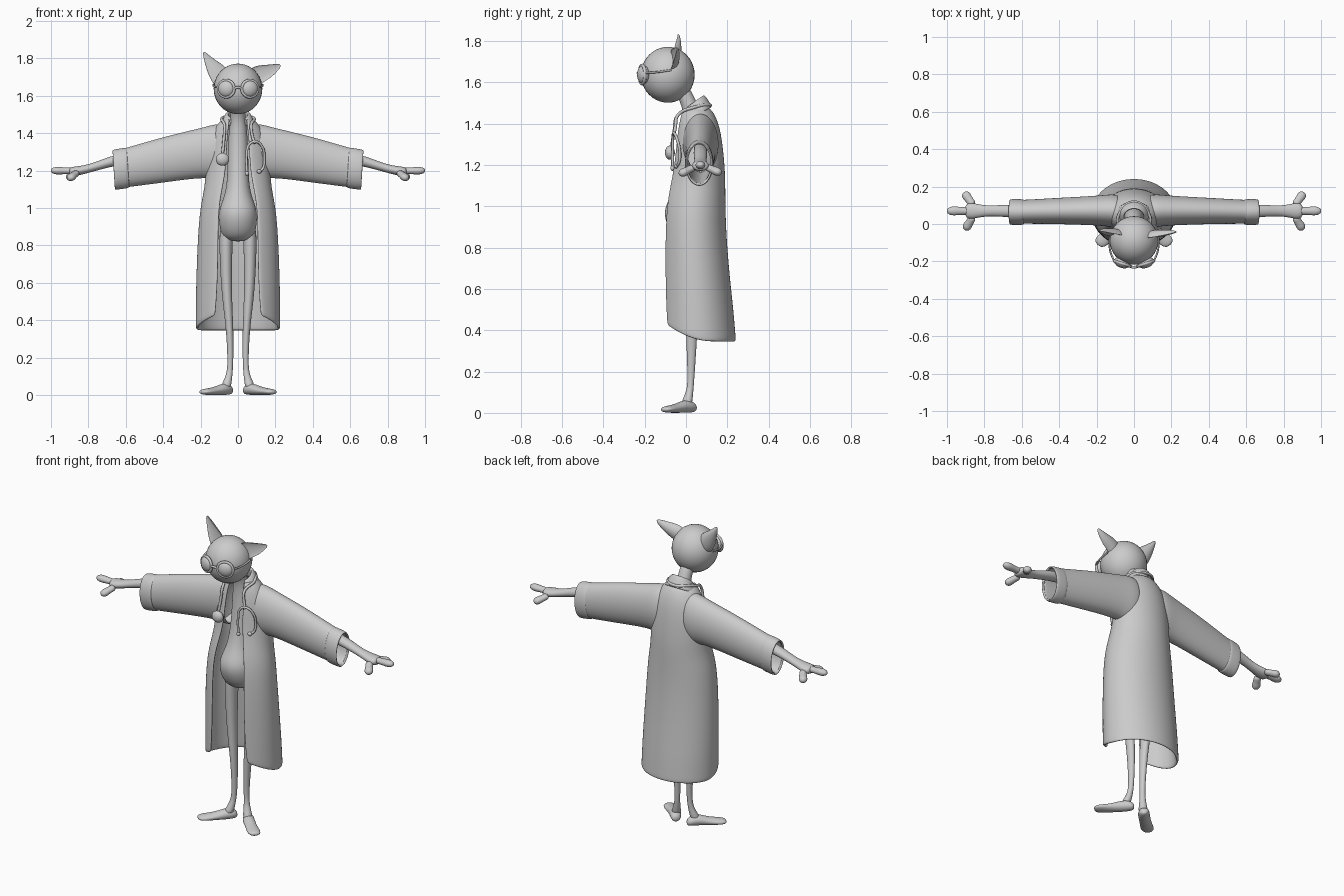
import bpy, bmesh
from math import sin, cos, pi, radians, asin
from mathutils import Vector


def finish(name, rings, closed=True, cap=True, mirror=False, thick=0, level=2):
    """Skin a list of point rings and smooth the result."""
    bm = bmesh.new()
    vs = [[bm.verts.new(p) for p in r] for r in rings]
    n = len(rings[0])
    for a, b in zip(vs, vs[1:]):
        for i in range(n if closed else n - 1):
            j = (i + 1) % n
            bm.faces.new((a[i], a[j], b[j], b[i]))
    if cap:
        bm.faces.new(vs[0])
        bm.faces.new(vs[-1])
    bmesh.ops.recalc_face_normals(bm, faces=bm.faces)
    me = bpy.data.meshes.new(name)
    bm.to_mesh(me)
    bm.free()
    ob = bpy.data.objects.new(name, me)
    bpy.context.collection.objects.link(ob)
    for f in me.polygons:
        f.use_smooth = True
    if mirror:
        m = ob.modifiers.new("mirror", 'MIRROR')
        m.use_mirror_merge = False
    if thick:
        s = ob.modifiers.new("thickness", 'SOLIDIFY')
        s.thickness, s.offset = thick, 0
    sub = ob.modifiers.new("smooth", 'SUBSURF')
    sub.levels = sub.render_levels = level
    return ob


def loft(name, axis, stations, n=16, dent=False, **kw):
    """Ellipse sections (x, y, z, a, b) set square to an axis."""
    d = Vector(axis).normalized()
    if abs(d.z) > 0.99:
        u, v = Vector((1, 0, 0)), Vector((0, 1, 0))
    else:
        u = Vector((0, 0, 1)).cross(d).normalized()
        v = d.cross(u)
    rings = []
    for x, y, z, a, b in stations:
        c, ring = Vector((x, y, z)), []
        for i in range(n):
            t = 2 * pi * i / n
            o = u * a * cos(t) + v * b * sin(t)
            if dent and o.y < 0:
                o.y *= -0.3
            ring.append(c + o)
        rings.append(ring)
    return finish(name, rings, **kw)


def wire(name, pts, r, mirror=False):
    """Round tube along a smooth path."""
    cu = bpy.data.curves.new(name, 'CURVE')
    cu.dimensions, cu.bevel_depth, cu.bevel_resolution = '3D', r, 3
    cu.use_fill_caps = True
    sp = cu.splines.new('BEZIER')
    sp.bezier_points.add(len(pts) - 1)
    for p, co in zip(sp.bezier_points, pts):
        p.co = co
        p.handle_left_type = p.handle_right_type = 'AUTO'
    ob = bpy.data.objects.new(name, cu)
    bpy.context.collection.objects.link(ob)
    return ob


def ball(name, loc, scale, rot=(0, 0, 0)):
    bpy.ops.mesh.primitive_uv_sphere_add(segments=32, ring_count=20, location=loc, rotation=rot)
    ob = bpy.context.object
    ob.name, ob.scale = name, scale
    bpy.ops.object.shade_smooth()
    return ob


# head and ears
ball("head", (0, -0.088, 1.637), (0.13, 0.13, 0.135))
loft("right_ear", (-0.09, 0.02, 0.13), [
    (-0.07, -0.07, 1.67, 0.04, 0.055), (-0.105, -0.065, 1.72, 0.042, 0.056),
    (-0.14, -0.055, 1.765, 0.034, 0.036), (-0.168, -0.045, 1.805, 0.022, 0.018),
    (-0.184, -0.04, 1.835, 0.007, 0.006)], dent=True)
loft("left_ear", (0.14, 0.02, 0.05), [
    (0.07, -0.08, 1.69, 0.04, 0.055), (0.115, -0.075, 1.716, 0.045, 0.05),
    (0.16, -0.065, 1.73, 0.036, 0.038), (0.2, -0.055, 1.748, 0.024, 0.023),
    (0.228, -0.045, 1.764, 0.008, 0.008)], dent=True)

# glasses
for s, side in ((-1, "right"), (1, "left")):
    rot = (radians(90), 0, radians(18) * s)
    ball(side + "_lens", (0.063 * s, -0.207, 1.638), (0.045, 0.045, 0.028), rot)
    bpy.ops.mesh.primitive_torus_add(location=(0.063 * s, -0.212, 1.638), rotation=rot, major_radius=0.045,
                                     minor_radius=0.008, major_segments=32, minor_segments=10)
    bpy.context.object.name = side + "_lens_rim"
    bpy.ops.object.shade_smooth()
    wire(side + "_temple", [(0.106 * s, -0.2, 1.645), (0.128 * s, -0.14, 1.65), (0.132 * s, -0.07, 1.66)], 0.005)
wire("glasses_bridge", [(-0.022, -0.226, 1.638), (0, -0.232, 1.645), (0.022, -0.226, 1.638)], 0.007)

# neck, torso and belly
loft("torso", (0, 0, 1), [
    (0, 0.03, 0.82, 0.06, 0.05), (0, 0.015, 0.86, 0.095, 0.09), (0, -0.002, 0.95, 0.107, 0.108),
    (0, 0, 1.01, 0.098, 0.1), (0, 0.015, 1.08, 0.066, 0.075), (0, 0.03, 1.2, 0.056, 0.06),
    (0, 0.04, 1.35, 0.056, 0.055), (0, 0.03, 1.46, 0.043, 0.042), (0, 0.005, 1.52, 0.038, 0.04),
    (0, -0.04, 1.6, 0.04, 0.045)])

# legs and splayed feet
loft("leg", (0, 0, 1), [
    (0.062, 0.03, 0.92, 0.036, 0.05), (0.065, 0.03, 0.8, 0.036, 0.045), (0.063, 0.03, 0.6, 0.03, 0.036),
    (0.053, 0.028, 0.45, 0.024, 0.03), (0.044, 0.027, 0.35, 0.02, 0.026), (0.04, 0.025, 0.2, 0.016, 0.018),
    (0.043, 0.022, 0.12, 0.015, 0.015), (0.056, 0.01, 0.075, 0.023, 0.023), (0.068, 0, 0.03, 0.03, 0.03)],
    mirror=True)
loft("foot", (0.14, -0.14, 0), [
    (0.035, 0.045, 0.022, 0.018, 0.016), (0.05, 0.025, 0.03, 0.032, 0.029), (0.08, -0.01, 0.032, 0.034, 0.032),
    (0.12, -0.045, 0.022, 0.032, 0.022), (0.16, -0.08, 0.018, 0.038, 0.018), (0.183, -0.1, 0.017, 0.034, 0.015),
    (0.196, -0.11, 0.016, 0.018, 0.008)], mirror=True)

# arms and three-fingered hands
loft("arm", (1, 0, 0), [
    (0.3, 0.07, 1.3, 0.03, 0.03), (0.6, 0.07, 1.268, 0.034, 0.032), (0.7, 0.07, 1.243, 0.033, 0.028),
    (0.78, 0.07, 1.216, 0.028, 0.023), (0.83, 0.07, 1.203, 0.036, 0.024), (0.875, 0.07, 1.195, 0.046, 0.027),
    (0.905, 0.07, 1.195, 0.034, 0.022)], mirror=True)
for name, p, q in (("middle_finger", (0.87, 0.07, 1.198), (0.99, 0.07, 1.2)),
                   ("back_finger", (0.86, 0.1, 1.19), (0.905, 0.163, 1.163)),
                   ("front_finger", (0.86, 0.04, 1.19), (0.9, -0.025, 1.158))):
    p, q = Vector(p), Vector(q)
    loft(name, q - p, [(*p.lerp(q, f), r, r * 0.85) for f, r in
                       ((0, 0.024), (0.4, 0.02), (0.75, 0.026), (0.95, 0.023), (1.1, 0.01))],
         n=12, mirror=True)

# open coat: z, half width, front y, back y, half opening
COAT = [(1.475, 0.07, -0.02, 0.105, 0.045), (1.44, 0.11, -0.03, 0.135, 0.05), (1.36, 0.15, -0.045, 0.163, 0.058),
        (1.2, 0.165, -0.06, 0.18, 0.064), (1.1, 0.172, -0.09, 0.183, 0.085), (1.0, 0.195, -0.112, 0.183, 0.102),
        (0.85, 0.207, -0.118, 0.188, 0.105), (0.65, 0.215, -0.118, 0.205, 0.107), (0.5, 0.218, -0.118, 0.222, 0.115),
        (0.375, 0.219, -0.118, 0.232, 0.12), (0.345, 0.219, -0.118, 0.235, 0.122)]
rings, N = [], 32
for z, w, yf, yb, o in COAT:
    t0, c, ry, ring = asin(o / w), (yf + yb) / 2, (yb - yf) / 2, []
    for i in range(N + 1):
        t = t0 + (2 * pi - 2 * t0) * i / N
        y = c - ry * cos(t)
        lift = 0.085 * (max(0, 0.13 - y) / 0.225) ** 2 if z < 0.4 else 0
        ring.append((w * sin(t), y, z + lift))
    rings.append(ring)
finish("coat_body", rings, closed=False, cap=False, thick=0.016)

# sleeves and turned cuffs
loft("sleeve", (1, 0, 0), [
    (0.085, 0.068, 1.305, 0.085, 0.142), (0.13, 0.072, 1.3, 0.084, 0.145), (0.19, 0.072, 1.297, 0.076, 0.13),
    (0.4, 0.07, 1.258, 0.067, 0.12), (0.6, 0.065, 1.215, 0.06, 0.102), (0.655, 0.064, 1.207, 0.06, 0.1)],
    n=20, cap=False, mirror=True, thick=0.008)
loft("cuff", (1, 0, -0.06), [
    (0.59, 0.064, 1.216, 0.06, 0.101), (0.592, 0.064, 1.215, 0.066, 0.107), (0.625, 0.064, 1.21, 0.066, 0.106),
    (0.658, 0.064, 1.205, 0.066, 0.105), (0.664, 0.064, 1.204, 0.063, 0.103), (0.655, 0.064, 1.206, 0.057, 0.097)],
    n=20, cap=False, mirror=True, thick=0.008)

# folded collar, lower at the front: radius x, radius y, back z, front drop
rings = []
for rx, ry, z, drop in ((0.06, 0.055, 1.46, 0.03), (0.052, 0.04, 1.53, 0.06), (0.058, 0.046, 1.54, 0.065),
                        (0.078, 0.066, 1.512, 0.08), (0.097, 0.083, 1.478, 0.09)):
    ring = []
    for i in range(25):
        t = radians(42 + 276 * i / 24)
        ring.append((rx * sin(t), 0.04 - ry * cos(t), z - drop * (1 + cos(t)) / 2))
    rings.append(ring)
finish("collar", rings, closed=False, cap=False, thick=0.008)

# stethoscope: neck tube, headset and chest piece
wire("stethoscope_tube", [
    (-0.085, -0.072, 1.27), (-0.076, -0.058, 1.36), (-0.072, -0.04, 1.44), (-0.085, 0.04, 1.48),
    (0, 0.118, 1.49), (0.085, 0.04, 1.48), (0.07, -0.04, 1.44), (0.078, -0.052, 1.38), (0.09, -0.06, 1.345)], 0.008)
wire("stethoscope_headset", [
    (0.048, -0.065, 1.19), (0.046, -0.065, 1.28), (0.06, -0.063, 1.34), (0.095, -0.058, 1.355),
    (0.128, -0.045, 1.33), (0.14, -0.03, 1.26), (0.132, -0.035, 1.21), (0.115, -0.045, 1.195)], 0.007)
ball("earpiece_inner", (0.048, -0.065, 1.185), (0.011, 0.011, 0.013))
ball("earpiece_outer", (0.113, -0.047, 1.195), (0.013, 0.011, 0.011))
ball("chest_piece", (-0.083, -0.078, 1.26), (0.036, 0.024, 0.034))
